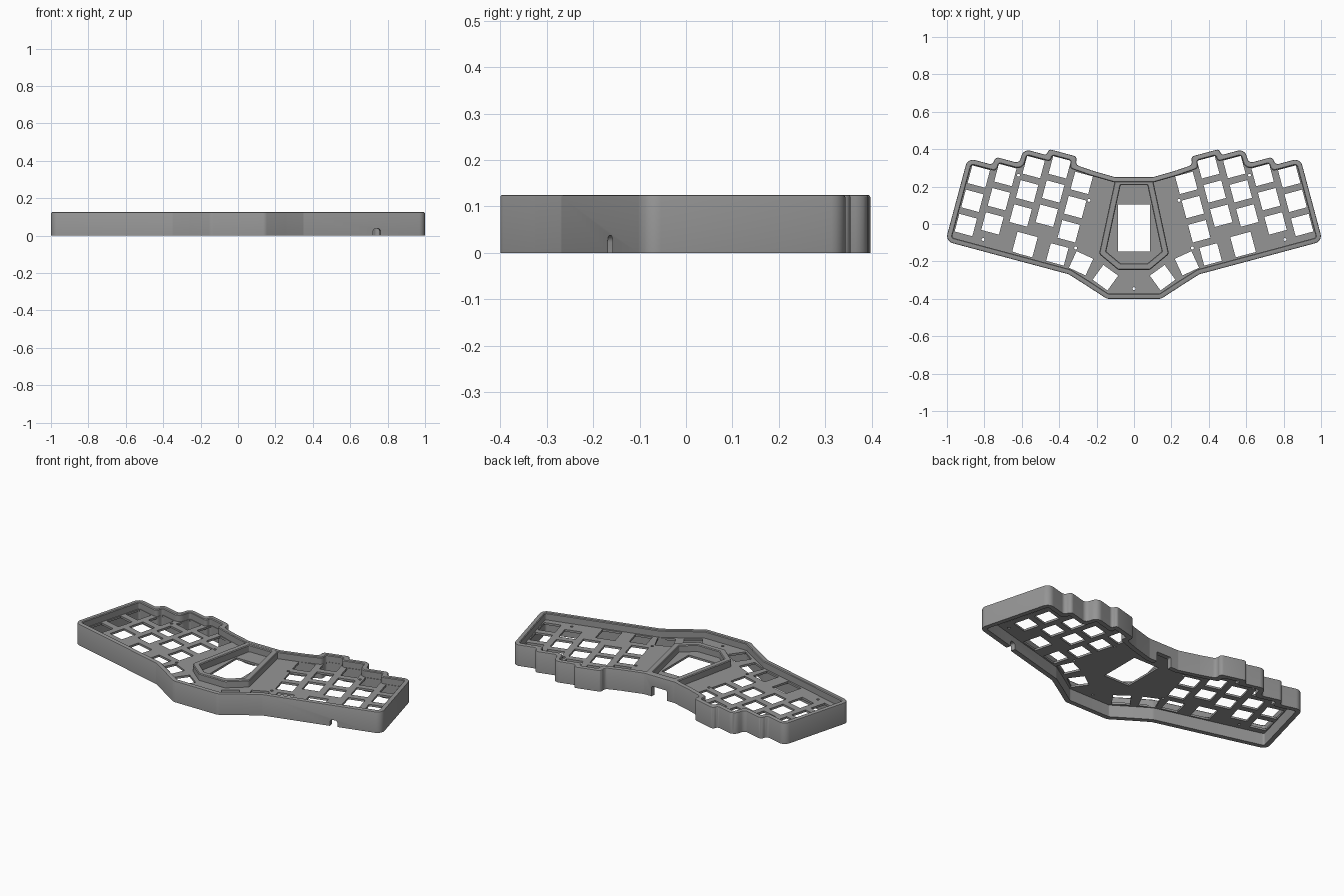
import bpy, bmesh, math
from mathutils import Vector, Matrix

if "Cube" in bpy.data.objects:
    bpy.data.objects.remove(bpy.data.objects["Cube"])

TILT = math.radians(15)
HEIGHT = 0.125
WALL = 0.028
HOLE = 0.098
PITCH = 0.134

grey = bpy.data.materials.new("mid_grey")
grey.diffuse_color = (0.3, 0.3, 0.3, 1)
grey.use_nodes = True
grey.node_tree.nodes["Principled BSDF"].inputs["Base Color"].default_value = grey.diffuse_color


def uv(u, v):
    """Tilted key-grid coordinates to x, y on the right half."""
    c, s = math.cos(TILT), math.sin(TILT)
    return (u * c - v * s, u * s + v * c)


def mirrored(right):
    """Close a counterclockwise right-half path with its mirror image."""
    return right + [(-x, y) for x, y in reversed(right)]


def rounded(points, inset=0.0, convex=0.04, concave=0.025, steps=6):
    """Inset a counterclockwise polygon and round its corners."""
    pts = [Vector(p) for p in points]
    n = len(pts)
    dirs = [(pts[(i + 1) % n] - pts[i]).normalized() for i in range(n)]
    moved = []
    for i in range(n):
        a, b = dirs[i - 1], dirs[i]
        na, nb = Vector((-a.y, a.x)), Vector((-b.y, b.x))
        moved.append(pts[i] + (na + nb) * inset / (1 + na.dot(nb)))
    out = []
    for i in range(n):
        a, b, p = dirs[i - 1], dirs[i], moved[i]
        turn = math.atan2(a.x * b.y - a.y * b.x, a.dot(b))
        r = max(convex - inset, 0.006) if turn > 0 else concave + inset
        edge = min((moved[i - 1] - p).length, (moved[(i + 1) % n] - p).length)
        t = min(r * math.tan(abs(turn) / 2), 0.48 * edge)
        r = t / math.tan(abs(turn) / 2)
        start = p - a * t
        side = math.copysign(1, turn)
        centre = start + Vector((-a.y, a.x)) * r * side
        for k in range(steps + 1):
            q = Matrix.Rotation(turn * k / steps, 2) @ (start - centre)
            out.append(centre + q)
    return out


def finish(obj, mesh_bm=None):
    if mesh_bm:
        bmesh.ops.recalc_face_normals(mesh_bm, faces=mesh_bm.faces)
        mesh_bm.to_mesh(obj.data)
        mesh_bm.free()
    obj.data.materials.clear()
    obj.data.materials.append(grey)
    bpy.ops.object.select_all(action='DESELECT')
    obj.select_set(True)
    bpy.context.view_layer.objects.active = obj
    bpy.ops.object.shade_smooth_by_angle()


def new_object(name):
    obj = bpy.data.objects.new(name, bpy.data.meshes.new(name))
    bpy.context.collection.objects.link(obj)
    return obj


def ring_wall(name, points, profile, **radii):
    """Sweep a closed (inset, z) profile around a rounded polygon."""
    bm = bmesh.new()
    loops = []
    for inset, z in profile:
        loops.append([bm.verts.new((p.x, p.y, z)) for p in rounded(points, inset, **radii)])
    n = len(loops[0])
    for j in range(len(loops)):
        lo, hi = loops[j], loops[(j + 1) % len(loops)]
        for i in range(n):
            k = (i + 1) % n
            bm.faces.new((lo[i], lo[k], hi[k], hi[i]))
    obj = new_object(name)
    finish(obj, bm)
    return obj


def cut_arch(target, x, y, angle, width, height, radius):
    """Cut a round-topped cable notch through a wall."""
    w = width / 2
    shape = rounded([(-w, -0.05), (w, -0.05), (w, height), (-w, height)], convex=radius)
    bm = bmesh.new()
    front = [bm.verts.new((p.x, -0.05, p.y)) for p in shape]
    back = [bm.verts.new((p.x, 0.05, p.y)) for p in shape]
    bm.faces.new(front)
    bm.faces.new(list(reversed(back)))
    for i in range(len(front)):
        k = (i + 1) % len(front)
        bm.faces.new((front[k], front[i], back[i], back[k]))
    cutter = new_object("notch_cutter")
    finish(cutter, bm)
    cutter.hide_render = True
    cutter.location = (x, y, 0)
    cutter.rotation_euler.z = angle
    mod = target.modifiers.new("notch", 'BOOLEAN')
    mod.operation = 'DIFFERENCE'
    mod.solver = 'EXACT'
    mod.object = cutter
    bpy.context.view_layer.update()
    bpy.ops.object.select_all(action='DESELECT')
    target.select_set(True)
    bpy.context.view_layer.objects.active = target
    bpy.ops.object.modifier_apply(modifier=mod.name)
    bpy.data.objects.remove(cutter)


# Case outline: front edge, tilted outer side, staggered back steps
outline = mirrored(
    [(0.145, -0.4), (0.26, -0.325), (0.35, -0.2685)]
    + [uv(*p) for p in [(0.95, -0.35), (0.95, 0.11), (0.81, 0.11), (0.81, 0.155),
                        (0.676, 0.155), (0.676, 0.235), (0.545, 0.235), (0.545, 0.269),
                        (0.385, 0.269), (0.385, 0.225), (0.29, 0.218)]]
    + [(0.1, 0.25)])

# Outer wall with softened top edges and two cable notches
outer_wall = ring_wall("outer_wall", outline, [
    (0, 0), (0, HEIGHT - 0.005), (0.0015, HEIGHT - 0.0015), (0.005, HEIGHT),
    (WALL - 0.004, HEIGHT), (WALL, HEIGHT - 0.004), (WALL, 0)])
cut_arch(outer_wall, 0.74, -0.155, TILT, 0.042, 0.037, 0.014)
cut_arch(outer_wall, 0, 0.24, 0, 0.1, 0.06, 0.008)
finish(outer_wall)

# Display surround in the middle
surround = mirrored([(0.085, -0.245), (0.187, -0.16), (0.1, 0.243)])
ring_wall("display_surround", surround, [
    (0, 0.075), (0, HEIGHT - 0.005), (0.004, HEIGHT - 0.0005),
    (0.031, HEIGHT - 0.0005), (0.035, HEIGHT - 0.005), (0.035, 0.075)],
    convex=0.02)


# Switch plate openings
def square(x, y, angle, size):
    h = size / 2
    rot = Matrix.Rotation(angle, 2)
    return [Vector((x, y)) + rot @ Vector(p) for p in [(-h, -h), (h, -h), (h, h), (-h, h)]]


def circle(x, y, r, n=16):
    return [Vector((x + r * math.cos(2 * math.pi * i / n), y + r * math.sin(2 * math.pi * i / n)))
            for i in range(n)]


holes = []
for u, top in [(0.867, 0.03), (0.732, 0.075), (0.597, 0.155), (0.462, 0.19), (0.327, 0.14)]:
    for row in range(3):
        holes.append(square(*uv(u, top - row * PITCH), TILT, HOLE))
holes.append(square(*uv(0.535, -0.257), TILT, 0.112))
holes.append(square(*uv(0.354, -0.263), TILT, HOLE))
holes.append(square(0.283, -0.21, math.radians(25), HOLE))
holes.append(square(0.153, -0.287, math.radians(36), HOLE))
for u, v in [(0.265, 0.06), (0.664, 0.092), (0.268, -0.205), (0.758, -0.289)]:
    holes.append(circle(*uv(u, v), 0.008))
holes += [[Vector((-p.x, p.y)) for p in h] for h in holes]
holes.append(circle(0, -0.345, 0.008))
holes.append([Vector(p) for p in [(-0.085, -0.147), (0.085, -0.147), (0.085, 0.105), (-0.085, 0.105)]])

# Switch plate as one filled, extruded profile
curve = bpy.data.curves.new("switch_plate", 'CURVE')
curve.dimensions = '2D'
curve.fill_mode = 'BOTH'
curve.extrude = 0.006
for loop in [rounded(outline, 0.014)] + holes:
    spline = curve.splines.new('POLY')
    spline.points.add(len(loop) - 1)
    for point, p in zip(spline.points, loop):
        point.co = (p.x, p.y, 0, 1)
    spline.use_cyclic_u = True
plate = bpy.data.objects.new("switch_plate", curve)
bpy.context.collection.objects.link(plate)
plate.location.z = 0.078
bpy.ops.object.select_all(action='DESELECT')
plate.select_set(True)
bpy.context.view_layer.objects.active = plate
bpy.ops.object.convert(target='MESH')
plate = bpy.context.view_layer.objects.active
bm = bmesh.new()
bm.from_mesh(plate.data)
bmesh.ops.remove_doubles(bm, verts=bm.verts, dist=0.00005)
finish(plate, bm)
